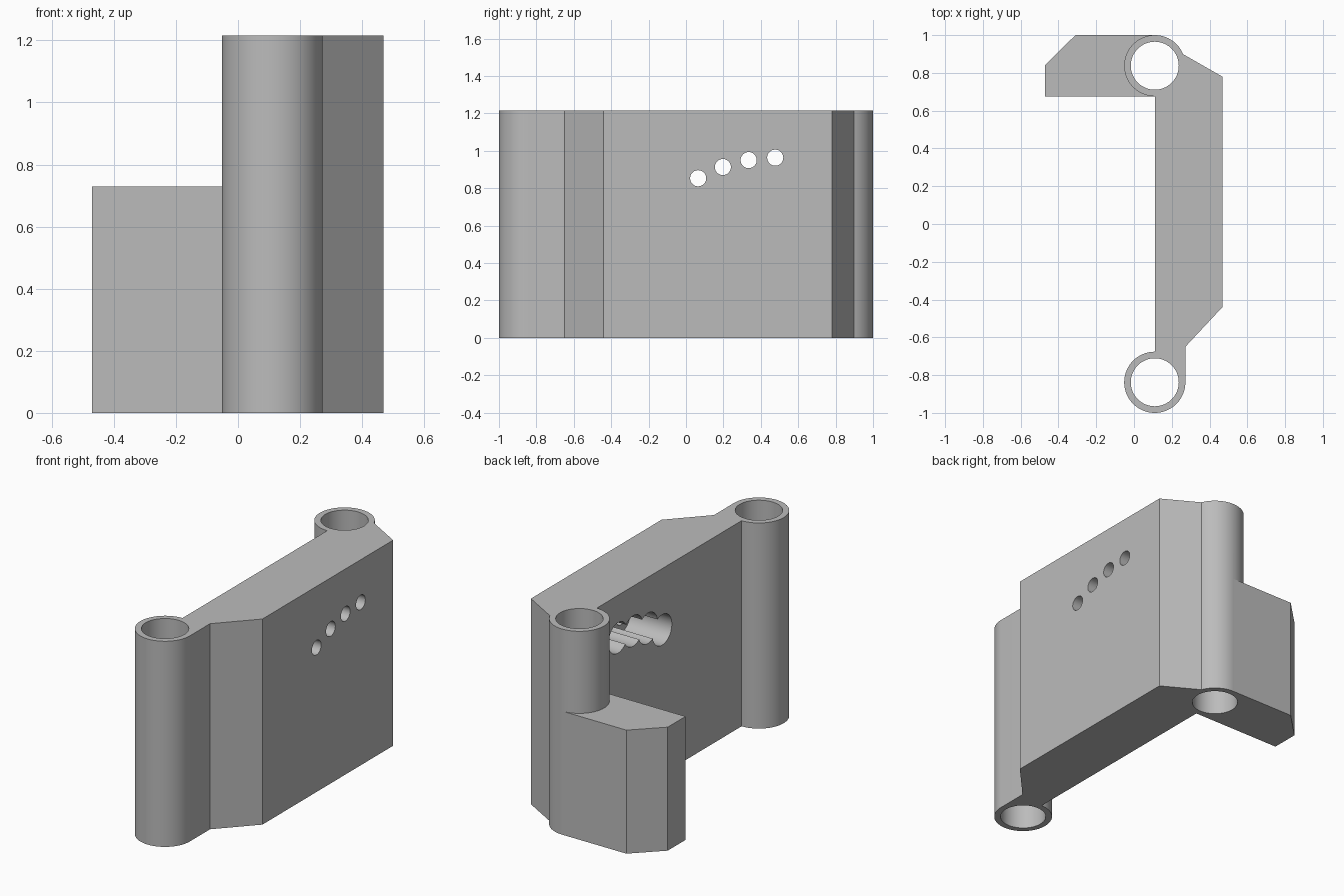
import bpy
import bmesh
from math import cos, sin, radians, pi
from mathutils import Matrix

cube = bpy.data.objects.get("Cube")
if cube:
    bpy.data.objects.remove(cube, do_unlink=True)

HEIGHT, ARM_HEIGHT = 1.215, 0.73
TUBE_X, TUBE_Y = 0.11, 0.838
TUBE_R, BORE_R = 0.162, 0.127
OUTER_X = 0.468

grey = bpy.data.materials.new("plain grey")
grey.use_nodes = True
grey.diffuse_color = (0.5, 0.5, 0.5, 1)
grey.node_tree.nodes["Principled BSDF"].inputs["Base Color"].default_value = (0.5, 0.5, 0.5, 1)


def new_object(name, bm):
    mesh = bpy.data.meshes.new(name)
    bmesh.ops.recalc_face_normals(bm, faces=bm.faces)
    bm.to_mesh(mesh)
    bm.free()
    mesh.materials.append(grey)
    obj = bpy.data.objects.new(name, mesh)
    bpy.context.collection.objects.link(obj)
    return obj


def prism(name, outline, height):
    bm = bmesh.new()
    face = bm.faces.new([bm.verts.new((x, y, 0)) for x, y in outline])
    top = bmesh.ops.extrude_face_region(bm, geom=[face])["geom"]
    verts = [v for v in top if isinstance(v, bmesh.types.BMVert)]
    bmesh.ops.translate(bm, vec=(0, 0, height), verts=verts)
    return new_object(name, bm)


def cylinder(name, radius, length, place):
    bm = bmesh.new()
    bmesh.ops.create_cone(bm, cap_ends=True, segments=64, radius1=radius,
                          radius2=radius, depth=length, matrix=place)
    obj = new_object(name, bm)
    obj.hide_render = True
    return obj


def arc(cy, start, end, steps=48):
    angles = [radians(start + (end - start) * i / steps) for i in range(steps + 1)]
    return [(TUBE_X + TUBE_R * cos(a), cy + TUBE_R * sin(a)) for a in angles]


def combine(target, other, operation):
    mod = target.modifiers.new("combine", "BOOLEAN")
    mod.operation = operation
    mod.solver = "EXACT"
    mod.object = other
    bpy.context.view_layer.objects.active = target
    bpy.ops.object.modifier_apply(modifier=mod.name)
    bpy.data.objects.remove(other, do_unlink=True)


# Thick wall with a round column at each end
outline = arc(-TUBE_Y, 90, 360)
outline += [(0.272, -0.65), (OUTER_X, -0.44), (OUTER_X, 0.78)]
outline += arc(TUBE_Y, 22, 270)
body = prism("hinge_bracket", outline, HEIGHT)

# Shorter arm with a clipped corner
arm = prism("side_arm", [(-0.47, 0.676), (TUBE_X, 0.676), (TUBE_X, 1.0),
                         (-0.31, 1.0), (-0.47, 0.842)], ARM_HEIGHT)
combine(body, arm, "UNION")

# Vertical bores through both columns
for y in (-TUBE_Y, TUBE_Y):
    place = Matrix.Translation((TUBE_X, y, HEIGHT / 2))
    combine(body, cylinder("column_bore", BORE_R, 2, place), "DIFFERENCE")

# Row of screw holes, each with a wide counterbore from the inner side
sideways = Matrix.Rotation(pi / 2, 4, "Y")
for y, z in ((0.065, 0.853), (0.197, 0.913), (0.335, 0.95), (0.477, 0.963)):
    place = Matrix.Translation((0.3, y, z)) @ sideways
    combine(body, cylinder("screw_hole", 0.043, 0.8, place), "DIFFERENCE")
    place = Matrix.Translation((0.18, y, z)) @ sideways
    combine(body, cylinder("counterbore", 0.09, 0.4, place), "DIFFERENCE")

# Smooth curves, crisp edges
bpy.ops.object.select_all(action="DESELECT")
body.select_set(True)
bpy.context.view_layer.objects.active = body
bpy.ops.object.shade_smooth_by_angle(angle=radians(20))
